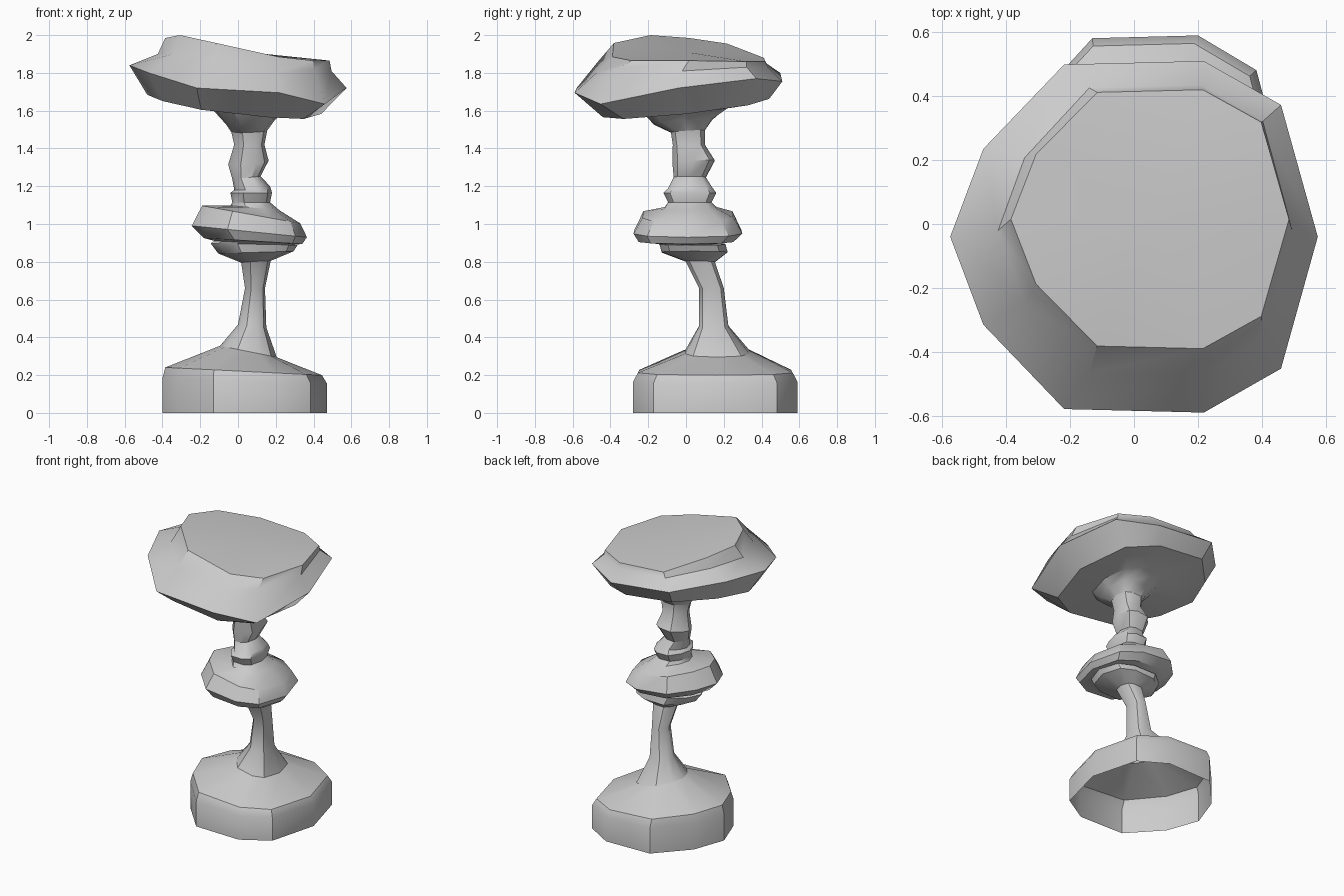
import bpy, bmesh, math

# Shared ten-sided, slightly squared cross-section
HALF = [(.8, .75), (.38, 1.0), (-.38, .98), (-.82, .5)]
SECTION = [(1, 0)] + HALF + [(-1, 0)] + [(x, -y) for x, y in reversed(HALF)]


def ring(cx, cy, rx, ry, z, tx=0, ty=0):
    """One cross-section; z is a height with tilts, or ten wavy rim heights."""
    pts = []
    for i, (u, v) in enumerate(SECTION):
        h = z[i] if isinstance(z, list) else z + tx * u * rx + ty * v * ry
        pts.append((cx + u * rx, cy + v * ry, h))
    return pts


def loft(name, rows, cap=False):
    bm = bmesh.new()
    loops = [[bm.verts.new(p) for p in ring(*r)] for r in rows]
    n = len(SECTION)
    for a, b in zip(loops, loops[1:]):
        for i in range(n):
            j = (i + 1) % n
            bm.faces.new((a[i], a[j], b[j], b[i]))
    if cap:
        bmesh.ops.poke(bm, faces=[bm.faces.new(loops[-1])])
    me = bpy.data.meshes.new(name)
    bm.to_mesh(me)
    bm.free()
    ob = bpy.data.objects.new(name, me)
    bpy.context.collection.objects.link(ob)
    bpy.ops.object.select_all(action='DESELECT')
    ob.select_set(True)
    bpy.context.view_layer.objects.active = ob
    bpy.ops.object.shade_smooth_by_angle(angle=math.radians(35))
    return ob


# Joints where neighbouring parts meet
foot = (.055, .165, .15, .17, .325, -.2, 0)
collar = (.095, .075, .078, .078, .80, .06, -.03)
waist = (.045, .02, .075, .085, 1.245, .1, 0)
throat = (.06, .01, .095, .09, 1.49, .05, .06)

# Hollow base, open underneath
loft("base", [
    (.035, .155, .435, .435, 0),
    (.035, .155, .435, .435, .17, -.03, 0),
    (.03, .155, .415, .41, .22, -.05, 0),
    foot])

# Slim leaning stem
loft("lower_stem", [
    foot,
    (.075, .147, .075, .078, .46, -.1, 0),
    (.09, .135, .053, .065, .66),
    collar])

# Wide turned disc and its small bead
loft("middle_disc", [
    collar,
    (.095, .045, .2, .175, .85, .03, 0),
    (.085, .035, .23, .175, .893, -.02, 0),
    (.085, .01, .21, .16, .90, -.05, 0),
    (.08, 0, .26, .25, .91, -.06, 0),
    (.06, .01, .305, .288, .96, -.1, 0),
    (.07, .01, .26, .24, 1.05, -.18, 0),
    (.09, .025, .13, .14, 1.085, -.1, 0),
    (.07, .02, .10, .115, 1.115),
    (.07, .02, .11, .14, 1.165, 0, 0),
    (.075, .02, .095, .115, 1.19, .1, .05),
    waist])

# Upper neck with a knuckle
loft("upper_stem", [
    waist,
    (.055, .04, .107, .112, 1.325, .1, .08),
    (.06, .015, .08, .085, 1.42),
    throat])

# Wavy bowl, closed by a tilted top; heights run counter-clockwise from +x
rim = [1.72, 1.77, 1.755, 1.80, 1.84, 1.84, 1.80, 1.72, 1.695, 1.635]
crease = [1.81, 1.83, 1.83, 1.85, 1.89, 1.90, 1.90, 1.86, 1.80, 1.82]
top = [1.865, 1.86, 1.86, 1.88, 1.955, 1.985, 2.0, 1.958, 1.885, 1.865]
loft("bowl", [
    throat,
    (.065, -.015, .13, .155, 1.54, .08, .08),
    (.05, 0, .19, .22, 1.60, -.06, .08),
    (-.02, 0, .46, .44, 1.633, -.11, .11),
    (0, -.04, .575, .55, rim),
    (.035, -.02, .46, .455, crease),
    (.05, .015, .435, .405, top)], cap=True)
